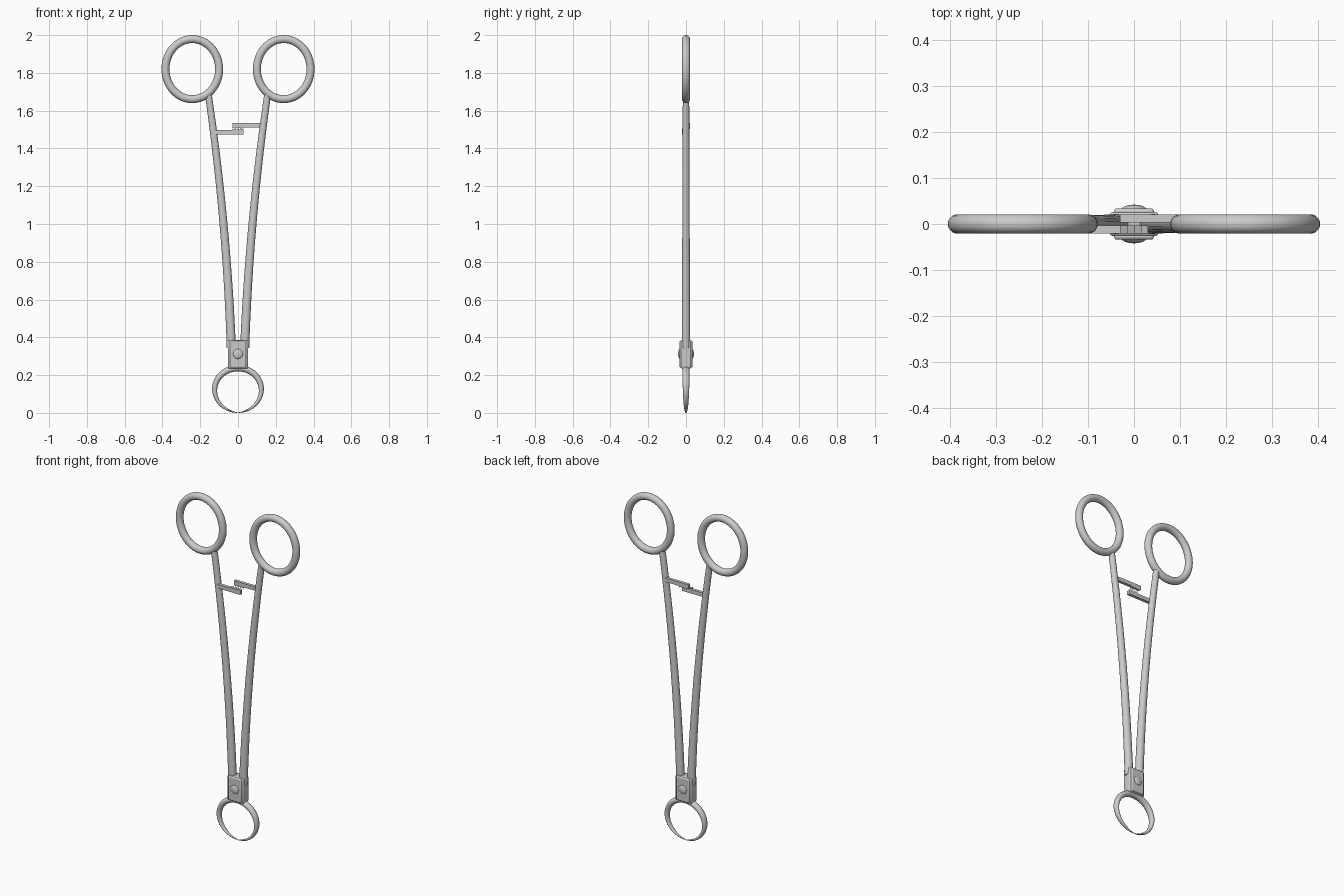
import bpy, bmesh, math

if "Cube" in bpy.data.objects:
    bpy.data.objects.remove(bpy.data.objects["Cube"])

N = 20  # sides of every swept section


def finish(bm, name, angle=40, bevel=0.0):
    bmesh.ops.recalc_face_normals(bm, faces=bm.faces)
    me = bpy.data.meshes.new(name)
    bm.to_mesh(me)
    bm.free()
    ob = bpy.data.objects.new(name, me)
    bpy.context.collection.objects.link(ob)
    bpy.ops.object.select_all(action='DESELECT')
    ob.select_set(True)
    bpy.context.view_layer.objects.active = ob
    if bevel:
        m = ob.modifiers.new("bevel", 'BEVEL')
        m.width, m.segments = bevel, 3
    bpy.ops.object.shade_smooth_by_angle(angle=math.radians(angle))
    return ob


def sweep(name, path, closed=False):
    """Elliptical tube along (x, z, half_width, half_depth) points in the XZ plane."""
    bm = bmesh.new()
    rings, n = [], len(path)
    for i, (x, z, w, d) in enumerate(path):
        a = path[(i - 1) % n] if closed else path[max(i - 1, 0)]
        b = path[(i + 1) % n] if closed else path[min(i + 1, n - 1)]
        tx, tz = b[0] - a[0], b[1] - a[1]
        l = math.hypot(tx, tz)
        nx, nz = tz / l, -tx / l
        ring = []
        for k in range(N):
            t = 2 * math.pi * k / N
            u = w * math.cos(t)
            ring.append(bm.verts.new((x + nx * u, d * math.sin(t), z + nz * u)))
        rings.append(ring)
    for i in range(n if closed else n - 1):
        r, q = rings[i], rings[(i + 1) % n]
        for k in range(N):
            j = (k + 1) % N
            bm.faces.new((r[k], r[j], q[j], q[k]))
    if not closed:
        bm.faces.new(rings[0])
        bm.faces.new(rings[-1])
    return finish(bm, name)


def box(name, lo, hi, bevel):
    bm = bmesh.new()
    bmesh.ops.create_cube(bm, size=1)
    for v in bm.verts:
        v.co = [(lo[i] + hi[i]) / 2 + v.co[i] * (hi[i] - lo[i]) for i in range(3)]
    return finish(bm, name, bevel=bevel)


def prism(name, pts, y0, y1):
    bm = bmesh.new()
    f = bm.faces.new([bm.verts.new((x, y0, z)) for x, z in pts])
    g = bmesh.ops.extrude_face_region(bm, geom=[f])['geom']
    bmesh.ops.translate(bm, vec=(0, y1 - y0, 0),
                        verts=[v for v in g if isinstance(v, bmesh.types.BMVert)])
    return finish(bm, name, 20)


for side, s in (("left", -1), ("right", 1)):
    # finger ring
    ring = []
    for i in range(64):
        t = 2 * math.pi * i / 64
        ring.append((s * 0.242 + 0.142 * math.cos(t), 1.82 + 0.159 * math.sin(t), 0.021, 0.021))
    sweep(side + "_finger_ring", ring, True)

    # curved, tapering shank
    shank = []
    for i in range(33):
        z = 0.345 + (1.69 - 0.345) * i / 32
        t = (z - 0.36) / 1.32
        shank.append((s * (0.036 + 0.05 * t + 0.07 * t * t), z,
                      0.024 - 0.006 * t, 0.022 - 0.005 * t))
    sweep(side + "_shank", shank)

    # curved jaw tapering to a point
    jaw = []
    for i in range(37):
        u = i / 36
        a = math.radians(90 - 178.5 * u)
        w = 0.0015 + 0.0155 * (1 - u ** 2.2)
        d = 0.003 + 0.016 * (1 - u ** 3)
        jaw.append((s * (0.137 - w) * math.cos(a), 0.127 + (0.127 - w) * math.sin(a), w, d))
    sweep(side + "_jaw", jaw)

    # ratchet arm with small teeth, facing the opposite arm
    zc = 1.505
    pts = [(-s * 0.03, zc + s * 0.03), (s * 0.125, zc + s * 0.03),
           (s * 0.125, zc + s * 0.007), (s * 0.03, zc + s * 0.007)]
    for k in range(4):
        x = s * (0.03 - 0.015 * k)
        pts += [(x, zc - s * 0.001), (x - s * 0.015, zc + s * 0.007)]
    pts[-1] = (-s * 0.03, zc + s * 0.005)
    prism(side + "_ratchet", pts, s * 0.003, s * 0.021)

# box joint: core block with raised cheek plates
box("joint_core", (-0.053, -0.026, 0.235), (0.053, 0.026, 0.385), 0.007)
for label, s in (("front", -1), ("back", 1)):
    y = sorted((s * 0.01, s * 0.034))
    box(label + "_joint_plate", (-0.043, y[0], 0.24), (0.043, y[1], 0.382), 0.006)

    # domed pivot screw
    bm = bmesh.new()
    bmesh.ops.create_uvsphere(bm, u_segments=32, v_segments=16, radius=1)
    for v in bm.verts:
        v.co = (v.co.x * 0.027, s * 0.031 + v.co.y * 0.011, 0.312 + v.co.z * 0.027)
    finish(bm, label + "_pivot_screw")
